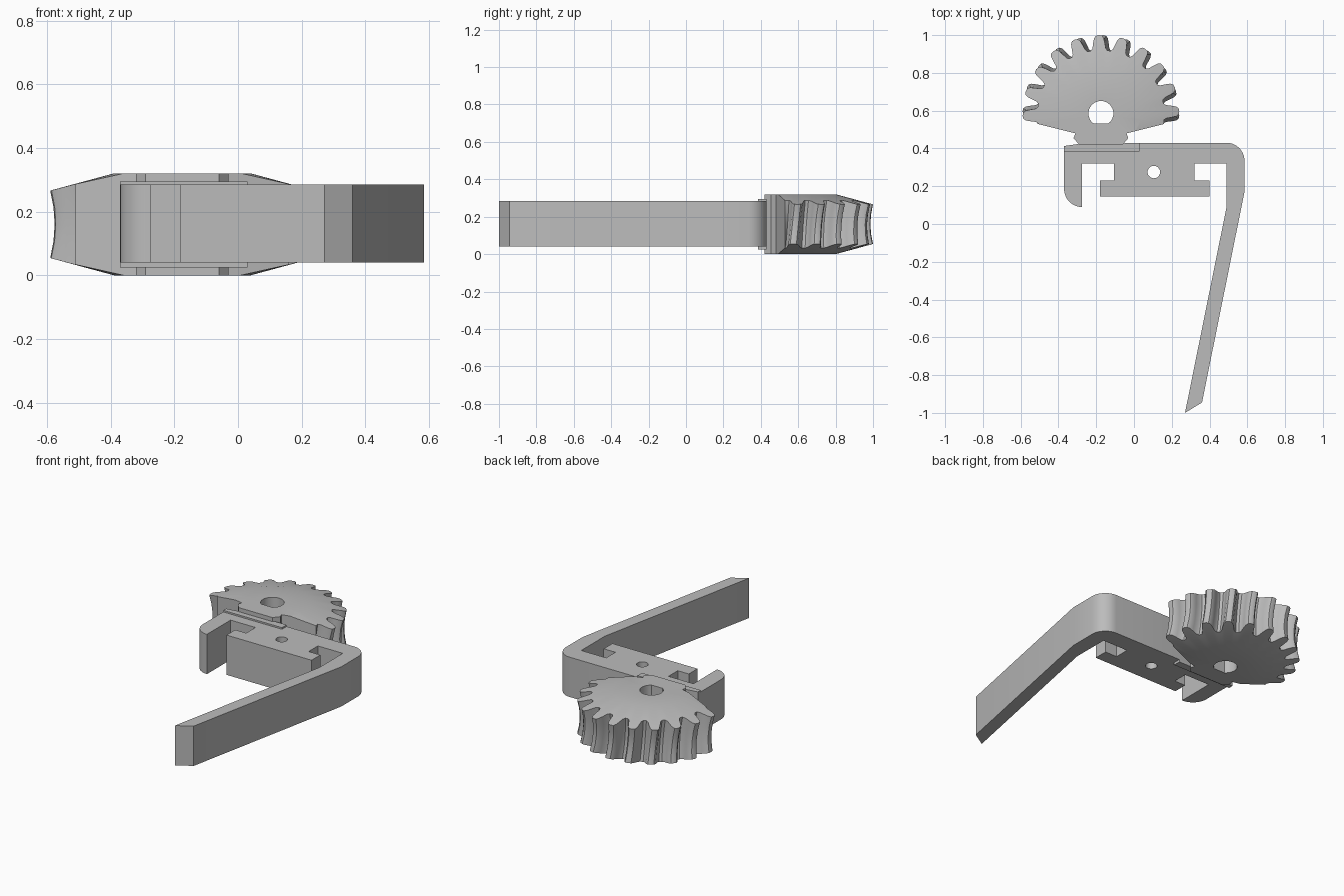
import bpy, bmesh
from math import sin, cos, radians, atan2, hypot, pi

cube = bpy.data.objects.get("Cube")
if cube:
    bpy.data.objects.remove(cube)

grey = bpy.data.materials.new("plain_grey")
grey.use_nodes = True
grey.diffuse_color = (0.5, 0.5, 0.5, 1)
grey.node_tree.nodes["Principled BSDF"].inputs["Base Color"].default_value = (0.5, 0.5, 0.5, 1)


def finish(name, bm):
    bmesh.ops.recalc_face_normals(bm, faces=bm.faces[:])
    mesh = bpy.data.meshes.new(name)
    bm.to_mesh(mesh)
    bm.free()
    mesh.materials.append(grey)
    obj = bpy.data.objects.new(name, mesh)
    bpy.context.collection.objects.link(obj)
    bpy.ops.object.select_all(action='DESELECT')
    obj.select_set(True)
    bpy.context.view_layer.objects.active = obj
    bpy.ops.object.shade_smooth_by_angle(angle=radians(32))
    return obj


def arc(cx, cy, r, start, end, n=10):
    angles = [radians(start + (end - start) * i / n) for i in range(n + 1)]
    return [(cx + r * cos(a), cy + r * sin(a)) for a in angles]


def extrude(name, loops, z0, z1):
    """Fill an outline (with optional holes) and raise it from z0 to z1."""
    bm = bmesh.new()
    edges = []
    for loop in loops:
        vs = [bm.verts.new((x, y, z0)) for x, y in loop]
        edges += [bm.edges.new((v, vs[i - 1])) for i, v in enumerate(vs)]
    bmesh.ops.triangle_fill(bm, use_beauty=True, use_dissolve=False, edges=edges)
    ext = bmesh.ops.extrude_face_region(bm, geom=bm.faces[:])
    top = [g for g in ext["geom"] if isinstance(g, bmesh.types.BMVert)]
    bmesh.ops.translate(bm, vec=(0, 0, z1 - z0), verts=top)
    return finish(name, bm)


# Bracket: hook on one side, T-shaped block in the middle, long bent arm
outline = [(-0.37, 0.413), (-0.25, 0.43)]
outline += arc(0.49, 0.335, 0.095, 90, 0)
outline += [(0.585, 0.17), (0.36, -0.945), (0.27, -1.0), (0.49, 0.09), (0.49, 0.32),
            (0.32, 0.32), (0.32, 0.23), (0.40, 0.23), (0.40, 0.145), (-0.18, 0.145),
            (-0.18, 0.23), (-0.105, 0.23), (-0.105, 0.32), (-0.275, 0.32)]
outline += arc(-0.275, 0.185, 0.095, 270, 180)
pin_hole = arc(0.105, 0.275, 0.033, 0, 360, 32)[:-1]
extrude("bracket", [outline, pin_hole], 0.04, 0.285)

# Thin mounting plate between bracket and gear
extrude("mounting_plate", [[(-0.37, 0.385), (0.03, 0.385), (0.03, 0.43),
                            (-0.25, 0.43), (-0.37, 0.413)]], 0.025, 0.295)

# Gear sector: throated helical teeth on the back half, trimmed front, neck to the plate
CX, CY, MID = -0.175, 0.585, 0.16
FLAT_R, ROOT, TIP, BORE = 0.215, 0.335, 0.415, 0.066
LAYERS = [-1, -0.5, 0, 0.5, 1]


def half_height(r):
    return MID - 0.27 * max(0, r - FLAT_R)


# Each column: angle, radius, whether it belongs to a tooth
columns = []
half_tooth = [(-7.5, 0), (-5.8, 0.15), (-4.7, 0.5), (-3.7, 0.8), (-2.3, 0.96)]
tooth = half_tooth + [(0, 1)] + [(-a, f) for a, f in reversed(half_tooth)]
for k in range(11):
    for a, f in tooth:
        columns.append((radians(18 * k + a), ROOT + f * (TIP - ROOT), True))
trim = [(0.335, -0.055), (0.185, -0.093), (0.135, -0.105), (0.145, -0.13), (0.115, -0.165)]
trim += [(-x, y) for x, y in reversed(trim)]
for x, y in reversed(trim):
    columns.append((atan2(y, x) % (2 * pi), hypot(x, y), False))

bm = bmesh.new()
rings = []


def ring(points):
    rings.append([bm.verts.new((CX + r * cos(a), CY + r * sin(a), z)) for a, r, z in points])


def cap(sign):
    inner = [(a, min(FLAT_R, r - 0.004)) for a, r, _ in columns]
    faces = [[(a, r, MID + sign * half_height(r)) for a, r in inner],
             [(a, BORE, MID + sign * MID) for a, _ in inner]]
    return faces


bottom, top = cap(-1), cap(1)
ring(bottom[1])
ring(bottom[0])
for t in LAYERS:
    points = []
    for a, r, toothed in columns:
        h = half_height(r)
        if toothed:
            a += radians(1.6) * t
            r -= 0.014 * (1 - t * t)
        points.append((a, r, MID + t * h))
    ring(points)
ring(top[0])
ring(top[1])
for j, lower in enumerate(rings):
    upper = rings[(j + 1) % len(rings)]
    for i in range(len(lower)):
        bm.faces.new((lower[i - 1], lower[i], upper[i], upper[i - 1]))
finish("gear_sector", bm)
